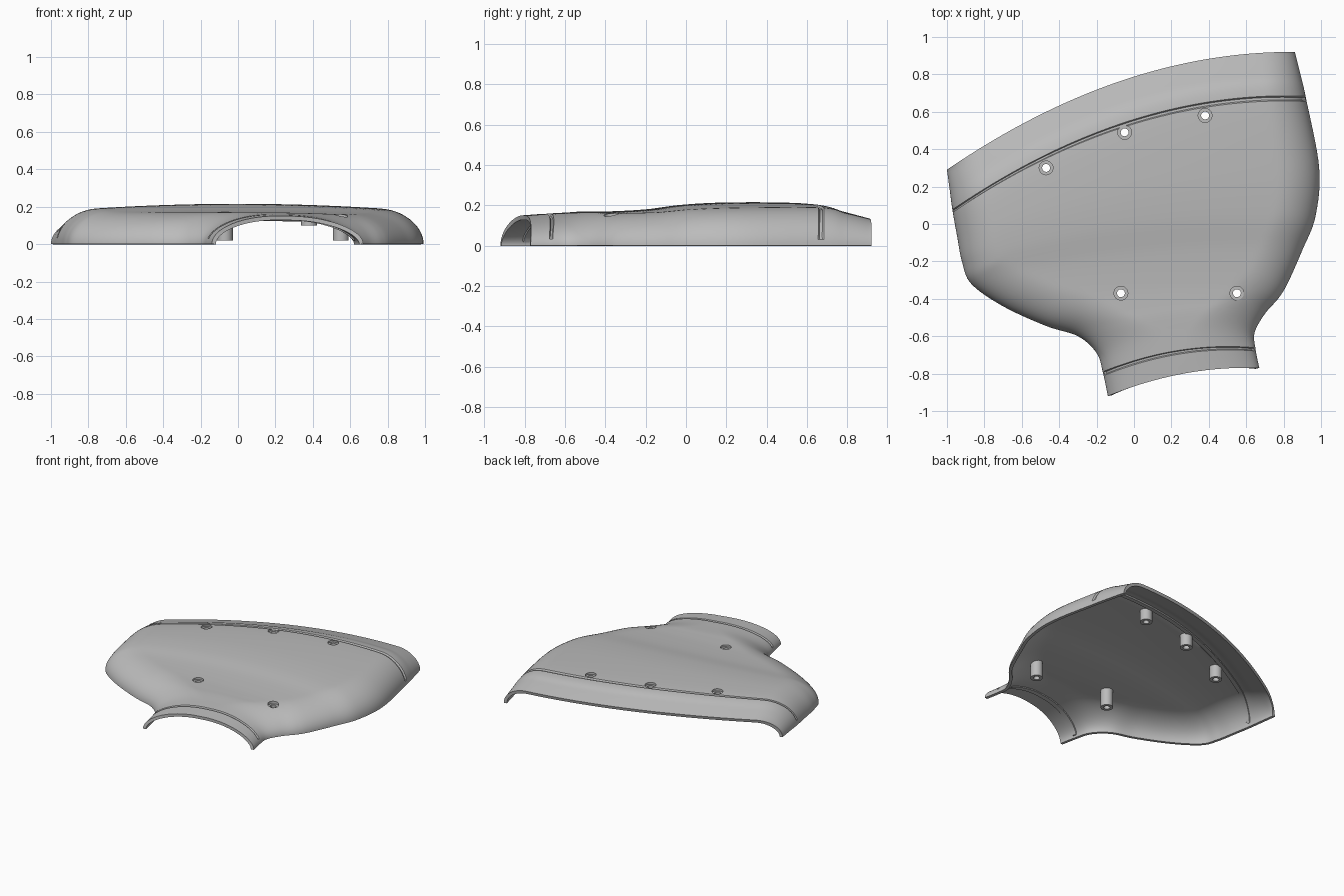
import bpy, bmesh, math
from mathutils import Vector
from mathutils.bvhtree import BVHTree

cube = bpy.data.objects.get("Cube")
if cube:
    bpy.data.objects.remove(cube, do_unlink=True)

grey = bpy.data.materials.new("plain grey")
grey.diffuse_color = (0.5, 0.5, 0.5, 1)
grey.use_nodes = True
grey.node_tree.nodes["Principled BSDF"].inputs["Base Color"].default_value = (0.5, 0.5, 0.5, 1)


def add_object(name, bm):
    mesh = bpy.data.meshes.new(name)
    bm.to_mesh(mesh)
    obj = bpy.data.objects.new(name, mesh)
    mesh.materials.append(grey)
    bpy.context.collection.objects.link(obj)
    return obj


def activate(obj):
    bpy.ops.object.select_all(action='DESELECT')
    obj.select_set(True)
    bpy.context.view_layer.objects.active = obj


def smooth(obj, angle):
    activate(obj)
    bpy.ops.object.shade_smooth_by_angle(angle=math.radians(angle))


# Sections from neck to rear: right rim x, y, left rim x, y, bulge, height, rounding
SECTIONS = [
    (-.14, -.92, .67, -.77, .045, .152, .38),
    (-.165, -.80, .65, -.67, .05, .160, .38),
    (-.20, -.69, .645, -.58, .05, .165, .36),
    (-.30, -.60, .70, -.48, .05, .170, .30),
    (-.47, -.545, .77, -.40, .05, .170, .25),
    (-.70, -.44, .82, -.32, .06, .172, .23),
    (-.87, -.32, .90, -.14, .07, .183, .22),
    (-.92, -.20, .97, .04, .10, .205, .22),
    (-.945, -.07, .99, .30, .13, .215, .22),
    (-.97, .07, .92, .67, .17, .210, .21),
    (-.985, .18, .89, .80, .165, .178, .19),
    (-1.0, .29, .86, .92, .16, .145, .18),
]
LAST = len(SECTIONS) - 1
GROOVES = {1: .09, LAST - 2: .055}     # section position: half width


def section(v):
    """Smooth interpolation between neighbouring sections."""
    i = min(int(v), LAST - 1)
    t = v - i
    quad = [SECTIONS[min(max(i + k, 0), LAST)] for k in (-1, 0, 1, 2)]
    return [b + t * ((c - a) + t * ((2 * a - 5 * b + 4 * c - d) + t * (3 * (b - c) + d - a))
                     ) / 2 for a, b, c, d in zip(*quad)]


def rail_distance(p, rail):
    best = 9.0
    for a, b in zip(rail, rail[1:]):
        ab = b - a
        t = min(max((p - a).dot(ab) / ab.length_squared, 0), 1)
        best = min(best, (p - a - ab * t).length)
    return best


# Shell: rows across the body, rounded down toward both side rims
stations = {i / 8 for i in range(LAST * 8 + 1)}
for centre, half in GROOVES.items():
    stations = {v for v in stations if abs(v - centre) > half * 1.2}
    stations |= {centre + half * k for k in (-1, -.5, .5, 1)}
stations = sorted(stations)
rows = [section(v) for v in stations]
rails = [[Vector(r[0:2]) for r in rows], [Vector(r[2:4]) for r in rows]]
COLS = 72
bm = bmesh.new()
grid = []
for row in rows:
    start, end, (bulge, height, radius) = Vector(row[0:2]), Vector(row[2:4]), row[4:]
    line = []
    for c in range(COLS + 1):
        u = -math.cos(math.pi * c / COLS)
        p = start.lerp(end, (u + 1) / 2)
        p.y += bulge * (1 - u * u)
        d = 0 if c in (0, COLS) else min(rail_distance(p, rail) for rail in rails)
        fall = max(1 - d / radius, 0)
        crown = 1 - .2 * p.x ** 2
        line.append(bm.verts.new((p.x, p.y, height * crown * math.sqrt(1 - fall ** 2))))
    grid.append(line)
for a, b in zip(grid, grid[1:]):
    for c in range(COLS):
        bm.faces.new((a[c], a[c + 1], b[c + 1], b[c]))
bm.normal_update()

# Narrow grooves beside the neck and the rear band
for v, line in zip(stations, grid):
    if any(abs(v - centre) < half * .7 for centre, half in GROOVES.items()):
        for vert in line:
            if vert.co.z > .035:
                vert.co -= vert.normal * .01
bm.normal_update()
surface = BVHTree.FromBMesh(bm)
shell = add_object("shell", bm)
bm.free()
solid = shell.modifiers.new("thickness", 'SOLIDIFY')
solid.thickness = .022
solid.offset = -1
activate(shell)
bpy.ops.object.modifier_apply(modifier=solid.name)

# Screw bosses: x, y, bottom height
BOSSES = [(-.47, .30, .09), (-.05, .49, .10), (.38, .58, .10), (-.07, -.37, .02), (.55, -.37, .02)]
SIDES = 32
cutters = bmesh.new()
for n, (x, y, bottom) in enumerate(BOSSES):
    top = surface.ray_cast(Vector((x, y, 1)), Vector((0, 0, -1)))[0].z
    seat = top - .014
    profile = [(.021, bottom), (.042, bottom), (.042, seat), (.021, seat)]
    bm = bmesh.new()
    rings = []
    for s in range(SIDES):
        a = 2 * math.pi * s / SIDES
        rings.append([bm.verts.new((x + r * math.cos(a), y + r * math.sin(a), z))
                      for r, z in profile])
    for s in range(SIDES):
        a, b = rings[s], rings[(s + 1) % SIDES]
        for k in range(4):
            m = (k + 1) % 4
            bm.faces.new((a[k], b[k], b[m], a[m]))
    bmesh.ops.recalc_face_normals(bm, faces=bm.faces)
    smooth(add_object(f"screw_boss_{n + 1}", bm), 40)
    bm.free()
    made = bmesh.ops.create_cone(cutters, cap_ends=True, segments=SIDES,
                                 radius1=.037, radius2=.037, depth=.2)
    bmesh.ops.translate(cutters, verts=made["verts"], vec=(x, y, top))

# Screw recesses through the shell
cutter = add_object("recess_cutter", cutters)
cutters.free()
cutter.hide_render = True
cut = shell.modifiers.new("recesses", 'BOOLEAN')
cut.operation = 'DIFFERENCE'
cut.solver = 'EXACT'
cut.object = cutter
activate(shell)
bpy.ops.object.modifier_apply(modifier=cut.name)
bpy.data.objects.remove(cutter, do_unlink=True)
smooth(shell, 35)
